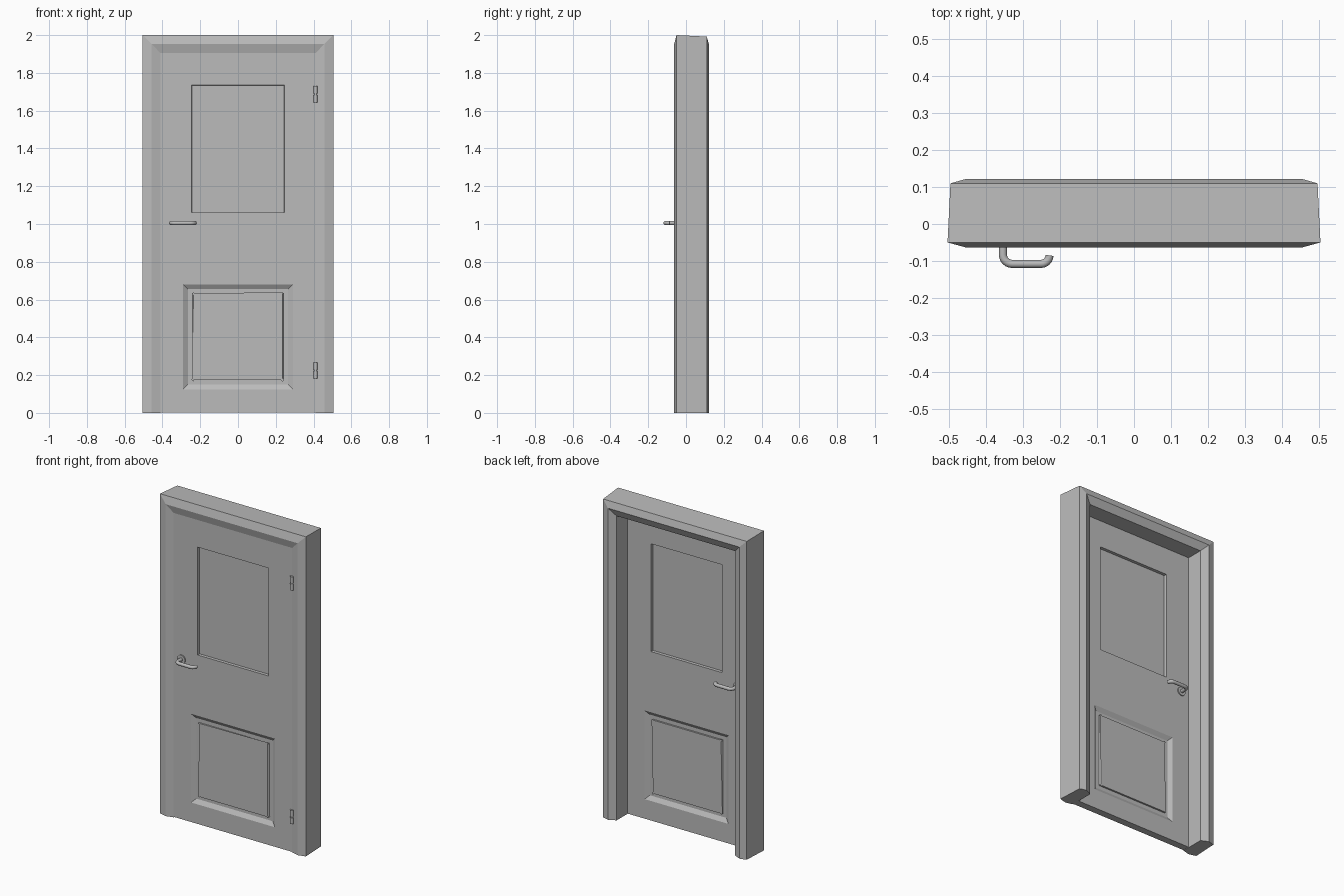
import bpy, bmesh, math
from mathutils import Vector

cube = bpy.data.objects.get("Cube")
if cube:
    bpy.data.objects.remove(cube, do_unlink=True)


def material(name, grey):
    mat = bpy.data.materials.new(name)
    mat.use_nodes = True
    col = (grey, grey, grey, 1)
    mat.diffuse_color = col
    mat.node_tree.nodes["Principled BSDF"].inputs["Base Color"].default_value = col
    return mat


paint = material("grey paint", 0.5)


def finish(bm, name, y=0.0, smooth=False):
    bmesh.ops.recalc_face_normals(bm, faces=bm.faces)
    mesh = bpy.data.meshes.new(name)
    bm.to_mesh(mesh)
    bm.free()
    mesh.materials.append(paint)
    obj = bpy.data.objects.new(name, mesh)
    obj.location.y = y
    bpy.context.collection.objects.link(obj)
    if smooth:
        bpy.ops.object.select_all(action="DESELECT")
        obj.select_set(True)
        bpy.context.view_layer.objects.active = obj
        bpy.ops.object.shade_smooth_by_angle(angle=math.radians(40))
    return obj


# Door frame: one moulding profile (inset, y) mitred round the opening
HALF, TOP, INNER = 0.505, 2.0, 0.095
profile = [(0, -0.05), (0.048, -0.063), (INNER, -0.05), (INNER, 0.1),
           (0.05, 0.122), (0.008, 0.11)]
bm = bmesh.new()
stations = []
for side, high in ((-1, 0), (-1, 1), (1, 1), (1, 0)):
    stations.append([bm.verts.new((side * (HALF - i), y, high * (TOP - i)))
                     for i, y in profile])
n = len(profile)
for a, b in zip(stations, stations[1:]):
    for k in range(n):
        m = (k + 1) % n
        bm.faces.new((a[k], a[m], b[m], b[k]))
bm.faces.new(stations[0])
bm.faces.new(stations[-1])
finish(bm, "door_frame")

# Door leaf: half of its thickness, then mirrored front to back
FRONT, BACK = -0.05, -0.005
mid, half = (FRONT + BACK) / 2, (BACK - FRONT) / 2
w = HALF - INNER
xs = [-w, -0.29, -0.245, 0.245, 0.29, w]
zs = [0.003, 0.125, 0.68, 1.06, 1.735, TOP - INNER]
bm = bmesh.new()
grid = [[bm.verts.new((x, -half, z)) for x in xs] for z in zs]
cells = {}
for r in range(5):
    for c in range(5):
        cells[r, c] = bm.faces.new((grid[r][c], grid[r][c + 1],
                                    grid[r + 1][c + 1], grid[r + 1][c]))
lower_cells = [cells[1, c] for c in (1, 2, 3)]
upper = cells[3, 2]
lower = bmesh.ops.dissolve_faces(bm, faces=lower_cells, use_verts=False)["region"][0]


def inset(face, thickness, depth):
    bmesh.ops.inset_individual(bm, faces=[face], thickness=thickness,
                               depth=depth, use_even_offset=True)


inset(upper, 0.001, -0.018)
for thickness, depth in ((0.025, -0.016), (0.023, 0), (0.007, 0.011)):
    inset(lower, thickness, depth)
rim = [e for e in bm.edges if e.is_boundary]
wall = bmesh.ops.extrude_edge_only(bm, edges=rim)["geom"]
for v in wall:
    if isinstance(v, bmesh.types.BMVert):
        v.co.y = 0
door = finish(bm, "door_leaf", mid)
mirror = door.modifiers.new("both_sides", "MIRROR")
mirror.use_axis = (False, True, False)


# Lever handles
def cylinder(bm, centre, radius, length, axis, sides=20):
    turn = Vector((0, 0, 1)).rotation_difference(Vector(axis)).to_matrix().to_4x4()
    turn.translation = Vector(centre)
    bmesh.ops.create_cone(bm, cap_ends=True, segments=sides, radius1=radius,
                          radius2=radius, depth=length, matrix=turn)


def tube(bm, path, radius, sides=12):
    rings = []
    for i, p in enumerate(path):
        t = (path[min(i + 1, len(path) - 1)] - path[max(i - 1, 0)]).normalized()
        up = Vector((0, 0, 1))
        across = t.cross(up)
        rings.append([bm.verts.new(p + radius * (math.cos(a) * across + math.sin(a) * up))
                      for a in (2 * math.pi * k / sides for k in range(sides))])
    for a, b in zip(rings, rings[1:]):
        for k in range(sides):
            m = (k + 1) % sides
            bm.faces.new((a[k], a[m], b[m], b[k]))
    bm.faces.new(rings[0])
    bm.faces.new(rings[-1])


def bend(cx, out, radius, start, end, steps=6):
    angles = [math.radians(start + (end - start) * k / steps) for k in range(steps + 1)]
    return [(cx + radius * math.cos(a), out + radius * math.sin(a)) for a in angles]


HX, HZ = -0.355, 1.005
lever = [(HX, 0)] + bend(HX + 0.025, 0.033, 0.025, 180, 90)
lever += bend(-0.252, 0.035, 0.023, 90, 0)
for name, base, out in (("front_handle", FRONT, -1), ("back_handle", BACK, 1)):
    bm = bmesh.new()
    tube(bm, [Vector((x, base + out * d, HZ)) for x, d in lever], 0.011)
    cylinder(bm, (HX, base + out * 0.003, HZ), 0.027, 0.008, (0, 1, 0), 24)
    finish(bm, name, smooth=True)

# Hinges: two knuckles on a pin
for name, z in (("upper_hinge", 1.687), ("lower_hinge", 0.225)):
    bm = bmesh.new()
    cylinder(bm, (0.41, -0.052, z), 0.006, 0.08, (0, 0, 1), 12)
    for step in (-1, 1):
        cylinder(bm, (0.41, -0.052, z + step * 0.023), 0.011, 0.04, (0, 0, 1), 12)
    finish(bm, name, smooth=True)
